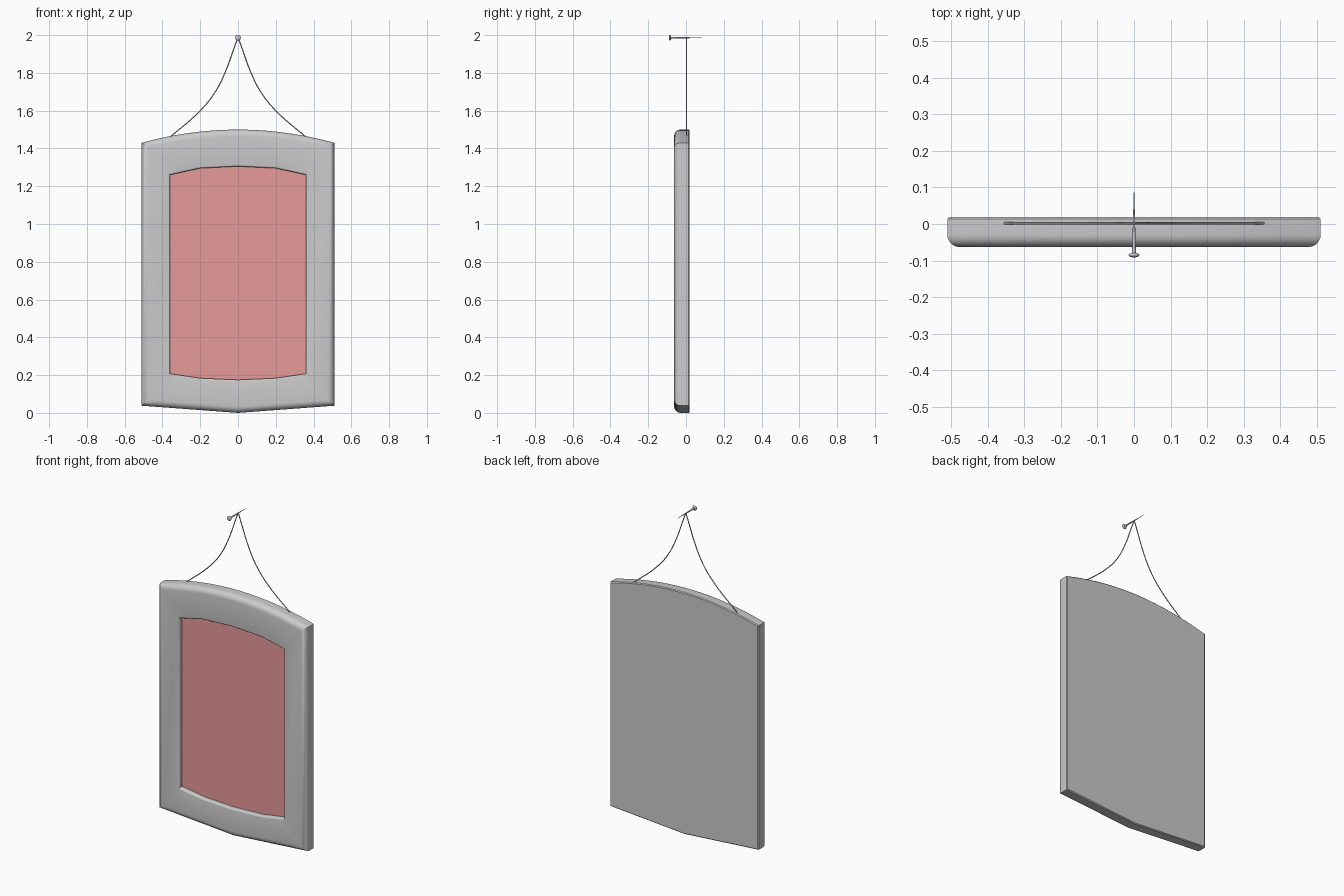
import bpy, bmesh, math

if "Cube" in bpy.data.objects:
    bpy.data.objects.remove(bpy.data.objects["Cube"])

# Fractions of the half width where the outlines are sampled
HALF = [0, 0.14, 0.28, 0.42, 0.556, 0.7, 0.85, 1]
FRACTIONS = [-f for f in HALF[:0:-1]] + HALF


def lerp_profile(f, points):
    f = abs(f)
    for (a, za), (b, zb) in zip(points, points[1:]):
        if f <= b:
            return za + (zb - za) * (f - a) / (b - a)
    return points[-1][1]


def outer(inset, y):
    hw = 0.51 - inset
    xs = [hw * f for f in FRACTIONS]
    top = [(x, y, 1.5 - 0.07 * (x / 0.51) ** 2 - inset) for x in xs]
    low = [(x, y, 0.038 * abs(x) / 0.51 + inset) for x in reversed(xs)]
    return top + low


def inner(grow, y):
    hw = 0.36 + grow
    top = [(hw * f, y, lerp_profile(f, [(0, 1.305), (0.556, 1.295), (1, 1.26)]) + grow)
           for f in FRACTIONS]
    low = [(hw * f, y, lerp_profile(f, [(0, 0.175), (0.556, 0.184), (1, 0.208)]) - grow)
           for f in reversed(FRACTIONS)]
    return top + low


def loft(name, rings, cap_first=False):
    bm = bmesh.new()
    loops = [[bm.verts.new(p) for p in ring] for ring in rings]
    n = len(loops[0])
    for a, b in zip(loops, loops[1:]):
        for i in range(n):
            j = (i + 1) % n
            bm.faces.new((a[i], a[j], b[j], b[i]))
    if cap_first:
        bm.faces.new(loops[0])
    bmesh.ops.recalc_face_normals(bm, faces=bm.faces)
    if len(rings) == 1 and bm.faces[:][0].normal.y > 0:
        bmesh.ops.reverse_faces(bm, faces=bm.faces)
    me = bpy.data.meshes.new(name)
    bm.to_mesh(me)
    bm.free()
    ob = bpy.data.objects.new(name, me)
    bpy.context.collection.objects.link(ob)
    return ob


def smooth(ob):
    bpy.ops.object.select_all(action='DESELECT')
    ob.select_set(True)
    bpy.context.view_layer.objects.active = ob
    bpy.ops.object.shade_smooth_by_angle(angle=math.radians(35))


# Frame: back, softened rear edge, rounded front edge, rounded opening
BACK, FRONT, R, r = 0.019, -0.063, 0.034, 0.009
rings = [outer(0.005, BACK), outer(0, BACK - 0.005)]
for k in range(7):
    a = math.pi / 2 * k / 6
    rings.append(outer(R * (1 - math.cos(a)), FRONT + R * (1 - math.sin(a))))
for k in range(5):
    a = math.pi / 2 * k / 4
    rings.append(inner(r * (1 - math.sin(a)), FRONT + r * (1 - math.cos(a))))
rings.append(inner(0, -0.03))
smooth(loft("frame", rings, cap_first=True))

# Picture panel
panel = loft("picture_panel", [inner(0.001, -0.035)], cap_first=True)
red = bpy.data.materials.new("panel_red")
red.diffuse_color = (0.8, 0.32, 0.32, 1)
red.use_nodes = True
red.node_tree.nodes["Principled BSDF"].inputs["Base Color"].default_value = red.diffuse_color
panel.data.materials.append(red)

# Hanging cord, both sides
path = [(0.36, 1.46), (0.2, 1.6), (0.12, 1.7), (0.063, 1.815), (0.025, 1.92), (0, 1.989)]
cord = bpy.data.curves.new("hanging_cord", 'CURVE')
cord.dimensions = '3D'
cord.bevel_depth = 0.003
cord.bevel_resolution = 2
cord.resolution_u = 6
cord.use_fill_caps = True
for side in (-1, 1):
    sp = cord.splines.new('BEZIER')
    sp.bezier_points.add(len(path) - 1)
    for bp, (x, z) in zip(sp.bezier_points, path):
        bp.co = (side * x, 0.002, z)
        bp.handle_left_type = bp.handle_right_type = 'AUTO'
bpy.context.collection.objects.link(bpy.data.objects.new("hanging_cord", cord))

# Nail: tapered shaft and flattened domed head
NZ = 1.986
bpy.ops.mesh.primitive_cone_add(vertices=12, radius1=0.0055, radius2=0.0008, depth=0.172,
                                location=(0, 0.0, NZ), rotation=(-math.pi / 2, 0, 0))
bpy.context.object.name = "nail_shaft"
smooth(bpy.context.object)
bpy.ops.mesh.primitive_uv_sphere_add(segments=16, ring_count=8, radius=0.015,
                                     location=(0, -0.085, NZ), rotation=(-math.pi / 2, 0, 0))
head = bpy.context.object
head.name = "nail_head"
head.scale = (1, 1, 0.42)
smooth(head)
